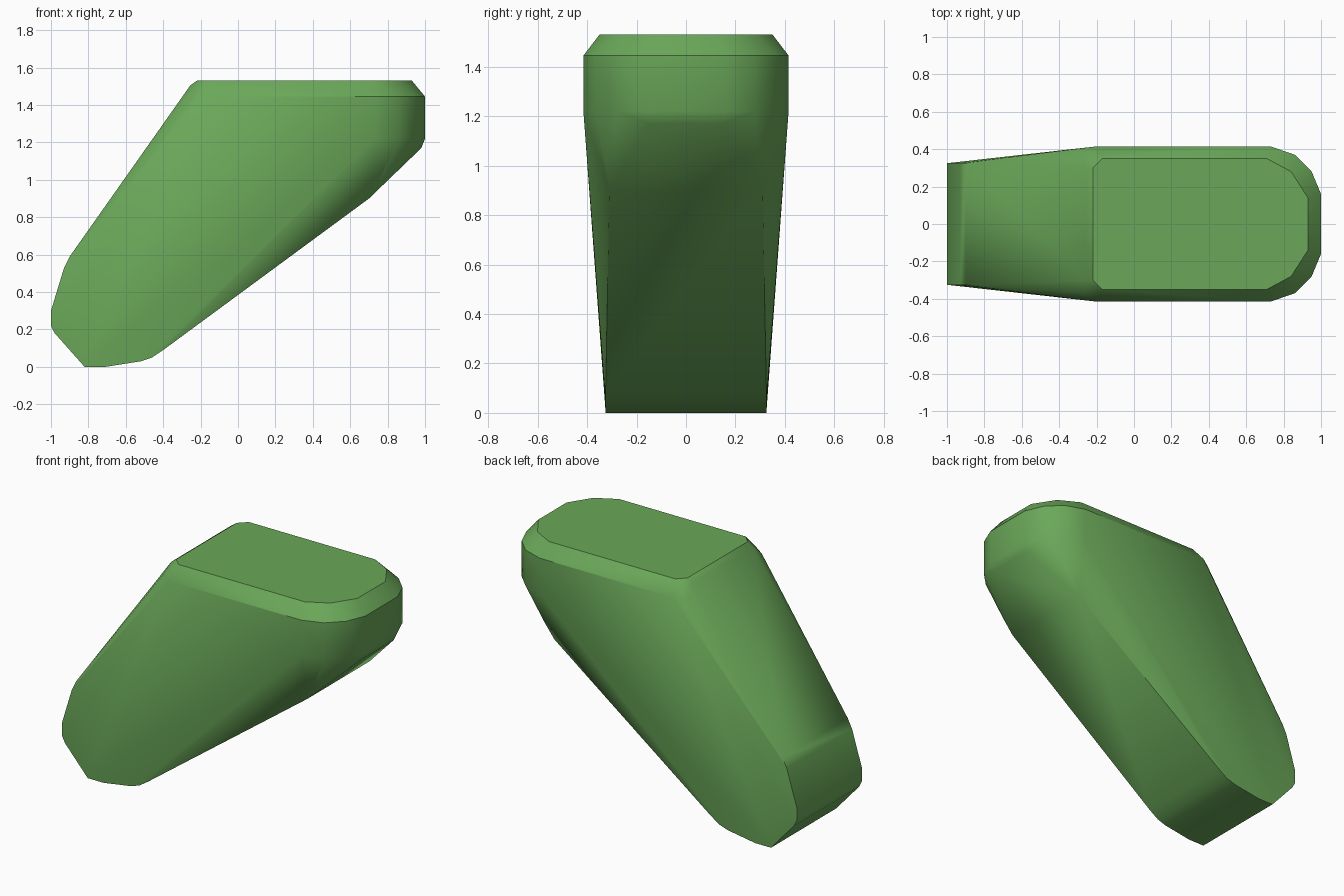
import bpy, bmesh, math

cube = bpy.data.objects.get("Cube")
if cube:
    bpy.data.objects.remove(cube, do_unlink=True)

# Single green material
green = bpy.data.materials.new("leaf_green")
green.use_nodes = True
colour = (0.145, 0.39, 0.10, 1.0)
green.diffuse_color = colour
bsdf = next(n for n in green.node_tree.nodes if n.type == 'BSDF_PRINCIPLED')
bsdf.inputs["Base Color"].default_value = colour
bsdf.inputs["Roughness"].default_value = 0.7

# Rounded foot outline (x, z), same half width all round
FOOT_HALF_WIDTH = 0.325
foot = [(-0.90, 0.59), (-0.93, 0.53), (-1.0, 0.30), (-1.0, 0.22), (-0.98, 0.18),
        (-0.82, 0.0), (-0.71, 0.0), (-0.52, 0.03), (-0.46, 0.05), (-0.40, 0.09)]

# Half outlines of the head (x, y): full rim and the smaller flat top
rim = [(-0.20, 0.415), (0.73, 0.415), (0.86, 0.37), (0.95, 0.28), (1.0, 0.16)]
top = [(-0.22, 0.30), (-0.17, 0.35), (0.71, 0.35), (0.84, 0.28), (0.93, 0.14)]

half = [(x, FOOT_HALF_WIDTH, z) for x, z in foot]
half += [(x, y, 1.445) for x, y in rim]
half += [(x, y, 1.22) for x, y in rim[1:]]
half += [(x, y, 1.53) for x, y in top]
# Bevelled corner above the sloping back
half += [(-0.255, 0.30, 1.505), (-0.27, 0.37, 1.44)]
# Underside of the head, meeting the ramp
half += [(0.98, 0.15, 1.17), (0.70, 0.31, 0.90), (0.76, 0.325, 1.0)]

# Skin the mirrored sections into one solid
bm = bmesh.new()
for x, y, z in half:
    for side in (1, -1):
        bm.verts.new((x, y * side, z))
hull = bmesh.ops.convex_hull(bm, input=bm.verts[:])
loose = {v for v in hull["geom_interior"] + hull["geom_unused"]
         if isinstance(v, bmesh.types.BMVert)}
bmesh.ops.delete(bm, geom=list(loose), context='VERTS')
bmesh.ops.dissolve_limit(bm, angle_limit=math.radians(1.0),
                         verts=bm.verts[:], edges=bm.edges[:])
bmesh.ops.recalc_face_normals(bm, faces=bm.faces[:])

mesh = bpy.data.meshes.new("slanted_body")
bm.to_mesh(mesh)
bm.free()
mesh.materials.append(green)
body = bpy.data.objects.new("slanted_body", mesh)
bpy.context.collection.objects.link(body)

# Smooth shading that keeps the hard edges
bpy.ops.object.select_all(action='DESELECT')
body.select_set(True)
bpy.context.view_layer.objects.active = body
bpy.ops.object.shade_smooth_by_angle(angle=math.radians(35))
